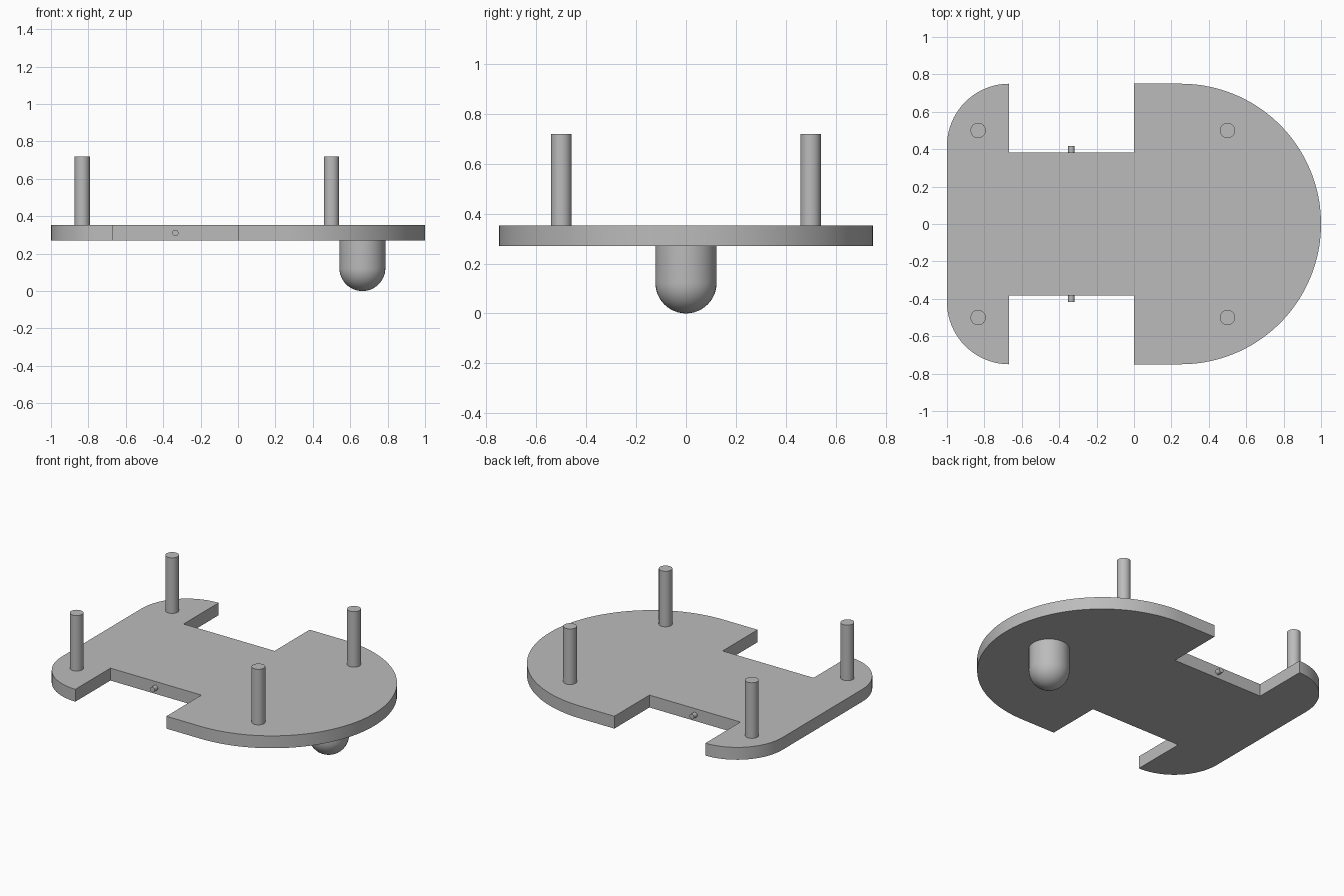
import bpy, bmesh
from math import sin, cos, pi

cube = bpy.data.objects.get("Cube")
if cube:
    bpy.data.objects.remove(cube, do_unlink=True)

GREY = (0.5, 0.5, 0.5, 1)
grey = bpy.data.materials.new("plain grey")
grey.use_nodes = True
grey.diffuse_color = GREY
grey.node_tree.nodes["Principled BSDF"].inputs["Base Color"].default_value = GREY

BOTTOM, TOP = 0.27, 0.352


def finish(bm, name):
    bmesh.ops.recalc_face_normals(bm, faces=bm.faces)
    mesh = bpy.data.meshes.new(name)
    bm.to_mesh(mesh)
    bm.free()
    mesh.materials.append(grey)
    obj = bpy.data.objects.new(name, mesh)
    bpy.context.collection.objects.link(obj)
    bpy.ops.object.select_all(action='DESELECT')
    obj.select_set(True)
    bpy.context.view_layer.objects.active = obj
    bpy.ops.object.shade_smooth_by_angle(angle=pi / 6)
    return obj


def arc(cx, cy, r, start, end, steps):
    angles = [start + (end - start) * i / steps for i in range(steps + 1)]
    return [(cx + r * cos(a), cy + r * sin(a)) for a in angles]


def rod(name, radius, start, end, axis, segments=32):
    """Closed cylinder between two points along z or y."""
    bm = bmesh.new()
    ring = []
    for u, v in arc(0, 0, radius, 0, 2 * pi, segments)[:-1]:
        offset = (u, v, 0) if axis == 'z' else (u, 0, v)
        ring.append(bm.verts.new([s + o for s, o in zip(start, offset)]))
    face = bm.faces.new(ring)
    top = bmesh.ops.extrude_face_region(bm, geom=[face], use_keep_orig=True)
    move = [e - s for s, e in zip(start, end)]
    bmesh.ops.translate(bm, vec=move,
                        verts=[v for v in top["geom"] if isinstance(v, bmesh.types.BMVert)])
    return finish(bm, name)


# Base plate: half outline with round nose, wheel notch and rounded rear corner
half = arc(0.25, 0, 0.75, 0, pi / 2, 40)
half += [(0, 0.75), (0, 0.383), (-0.667, 0.383)]
half += arc(-0.667, 0.417, 0.333, pi / 2, pi, 20)
outline = half + [(x, -y) for x, y in reversed(half[1:])]
bm = bmesh.new()
base = bm.faces.new([bm.verts.new((x, y, BOTTOM)) for x, y in outline])
raised = bmesh.ops.extrude_face_region(bm, geom=[base], use_keep_orig=True)
bmesh.ops.translate(bm, vec=(0, 0, TOP - BOTTOM),
                    verts=[v for v in raised["geom"] if isinstance(v, bmesh.types.BMVert)])
finish(bm, "base_plate")

# Four posts and two axle stubs
for side, s in (("left", -1), ("right", 1)):
    for end, x in (("rear", -0.833), ("front", 0.5)):
        rod(f"{end}_{side}_post", 0.041, (x, s * 0.5, TOP - 0.01),
            (x, s * 0.5, 0.72), 'z')
    rod(f"{side}_axle_stub", 0.0167, (-0.335, s * 0.37, 0.311),
        (-0.335, s * 0.417, 0.311), 'y', 24)

# Caster: dome-ended cylinder under the nose, revolved from a profile
R = 0.123
profile = [(R * sin(i * pi / 24), 0, R - R * cos(i * pi / 24)) for i in range(13)]
profile += [(R, 0, BOTTOM + 0.01), (0, 0, BOTTOM + 0.01)]
bm = bmesh.new()
verts = [bm.verts.new(p) for p in profile]
edges = [bm.edges.new(pair) for pair in zip(verts, verts[1:])]
bmesh.ops.spin(bm, geom=verts + edges, cent=(0, 0, 0), axis=(0, 0, 1),
               angle=2 * pi, steps=40, use_duplicate=False)
bmesh.ops.remove_doubles(bm, verts=bm.verts, dist=0.0005)
caster = finish(bm, "caster_dome")
caster.location = (0.665, 0, 0)
